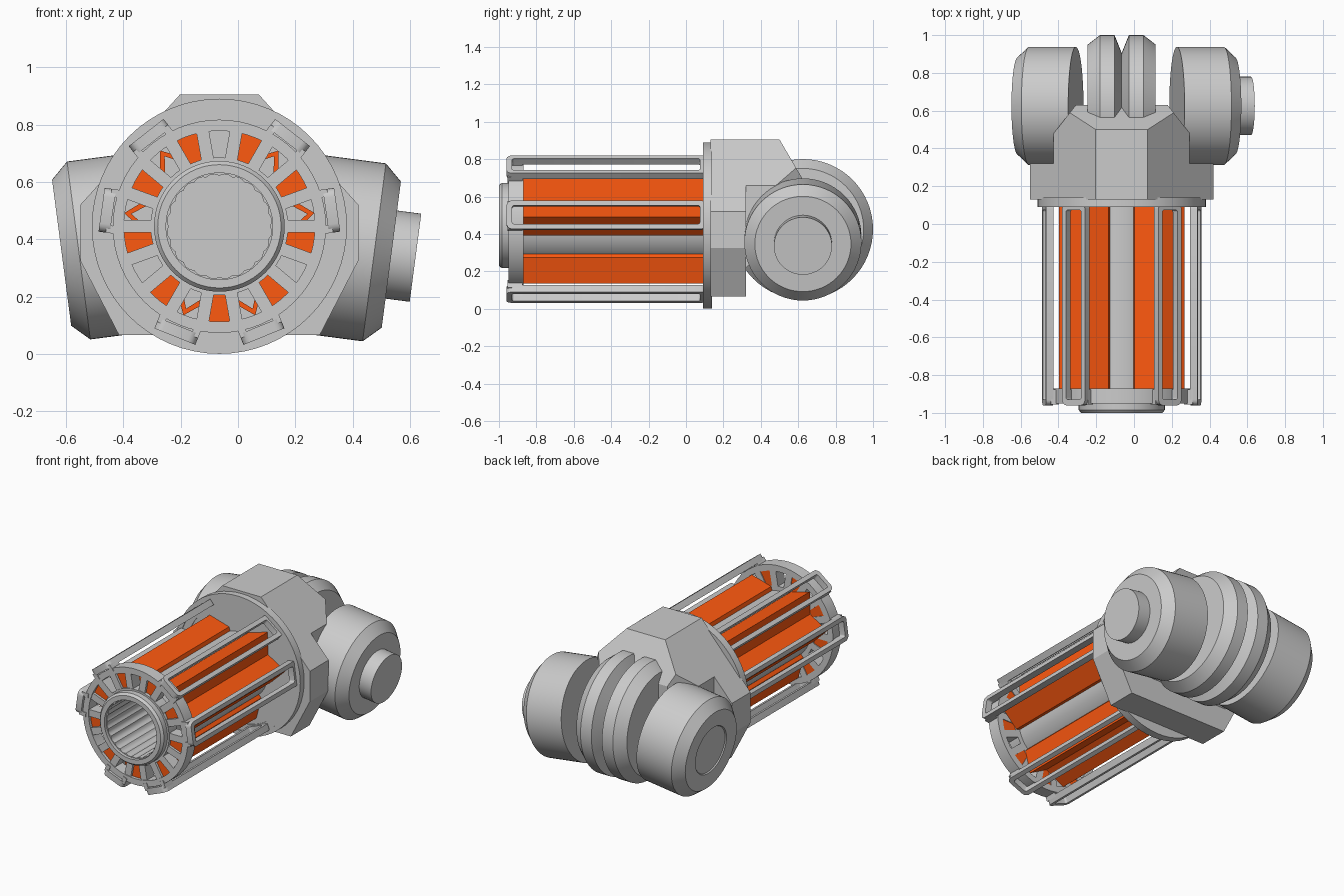
import bpy, bmesh
from math import cos, sin, radians, tau
from mathutils import Matrix, Vector

if "Cube" in bpy.data.objects:
    bpy.data.objects.remove(bpy.data.objects["Cube"])

CX, CZ = -0.065, 0.445            # barrel axis (runs along y)
AXIS = Matrix.Translation((CX, 0, CZ))

orange = bpy.data.materials.new("orange")
orange.diffuse_color = (1.0, 0.1, 0.005, 1)
orange.use_nodes = True
orange.node_tree.nodes["Principled BSDF"].inputs["Base Color"].default_value = orange.diffuse_color


def finish(name, bm, matrix=None, mat=None, smooth=True):
    bmesh.ops.remove_doubles(bm, verts=bm.verts, dist=1e-5)
    if matrix:
        bm.transform(matrix)
    bmesh.ops.recalc_face_normals(bm, faces=bm.faces)
    me = bpy.data.meshes.new(name)
    bm.to_mesh(me)
    bm.free()
    ob = bpy.data.objects.new(name, me)
    bpy.context.collection.objects.link(ob)
    if mat:
        me.materials.append(mat)
    if smooth:
        bpy.ops.object.select_all(action='DESELECT')
        ob.select_set(True)
        bpy.context.view_layer.objects.active = ob
        bpy.ops.object.shade_smooth_by_angle(angle=radians(25))
    return ob


def lathe(name, profile, origin, direction, closed=False, seg=64):
    """Revolve (distance along axis, radius) points around an axis."""
    bm = bmesh.new()
    rings = [[bm.verts.new((r * cos(tau * i / seg), r * sin(tau * i / seg), a))
              for i in range(seg)] for a, r in profile]
    pairs = list(zip(rings, rings[1:])) + ([(rings[-1], rings[0])] if closed else [])
    for p, q in pairs:
        for i in range(seg):
            j = (i + 1) % seg
            bm.faces.new((p[i], p[j], q[j], q[i]))
    bmesh.ops.dissolve_degenerate(bm, edges=bm.edges, dist=1e-6)
    rot = Vector((0, 0, 1)).rotation_difference(Vector(direction)).to_matrix().to_4x4()
    return finish(name, bm, Matrix.Translation(origin) @ rot)


def extrude(bm, points, vec):
    face = bm.faces.new([bm.verts.new(p) for p in points])
    out = bmesh.ops.extrude_face_region(bm, geom=[face])["geom"]
    bmesh.ops.translate(bm, vec=vec, verts=[v for v in out if isinstance(v, bmesh.types.BMVert)])


def hollow(name, outer, inner, vec, matrix):
    """Extrude the band between two 3D outlines of equal length."""
    bm = bmesh.new()
    v = Vector(vec)
    rows = [[bm.verts.new(Vector(p) + o) for p in line]
            for line, o in ((outer, v * 0), (outer, v), (inner, v), (inner, v * 0))]
    n = len(outer)
    for k in range(4):
        p, q = rows[k], rows[(k + 1) % 4]
        for i in range(n):
            j = (i + 1) % n
            bm.faces.new((p[i], p[j], q[j], q[i]))
    return finish(name, bm, matrix)


def radial(angle):
    """Local x = outward, y = along barrel, z = tangent."""
    return AXIS @ Matrix.Rotation(-radians(angle), 4, 'Y')


def box(name, lo, hi, matrix, mat=None):
    bm = bmesh.new()
    extrude(bm, [(lo[0], lo[1], lo[2]), (hi[0], lo[1], lo[2]),
                 (hi[0], hi[1], lo[2]), (lo[0], hi[1], lo[2])], (0, 0, hi[2] - lo[2]))
    return finish(name, bm, matrix, mat, False)


def round_rect(y0, y1, half, r, x):
    pts = []
    for cy, cz, a0 in ((y1 - r, half - r, 0), (y0 + r, half - r, 90),
                       (y0 + r, r - half, 180), (y1 - r, r - half, 270)):
        for k in range(5):
            a = radians(a0 + 22.5 * k)
            pts.append((x, cy + r * cos(a), cz + r * sin(a)))
    return pts


# Barrel tube with scalloped bore
n = 192
ang = [tau * i / n for i in range(n)]
hollow("barrel_tube", [(0.21 * cos(a), -0.98, 0.21 * sin(a)) for a in ang],
       [((0.176 + 0.007 * abs(sin(12 * a))) * cos(a), -0.98,
         (0.176 + 0.007 * abs(sin(12 * a))) * sin(a)) for a in ang], (0, 1.1, 0), AXIS)
BARREL, FWD = (CX, 0, CZ), (0, 1, 0)
lathe("muzzle_cap", [(-1, 0.186), (-1, 0.215), (-0.985, 0.228), (-0.95, 0.228), (-0.95, 0.186)],
      BARREL, FWD, True)

# Front ring: hub, rim, spokes and orange window inserts
lathe("ring_hub", [(-0.95, 0.2), (-0.95, 0.24), (-0.87, 0.24), (-0.87, 0.2)], BARREL, FWD, True)
lathe("ring_rim", [(-0.95, 0.333), (-0.95, 0.372), (-0.87, 0.372), (-0.87, 0.333)],
      BARREL, FWD, True)
for k in range(18):
    box("ring_spoke", (0.22, -0.945, -0.022), (0.345, -0.87, 0.022), radial(40 + 20 * k))
for k in range(9):
    box("window_insert", (0.22, -0.93, -0.042), (0.336, -0.875, 0.042),
        radial(30 + 40 * k), orange)

# Three ridged sheet panels along the barrel
RIDGE = [(0.235, -43), (0.335, -22), (0.24, 0), (0.335, 22), (0.235, 43)]
SECTION = RIDGE + [(r - 0.025, t) for r, t in reversed(RIDGE)]
for a in (30, 150, 270):
    bm = bmesh.new()
    extrude(bm, [(r * cos(radians(t)), -0.87, r * sin(radians(t))) for r, t in SECTION],
            (0, 0.98, 0))
    finish("orange_panel", bm, radial(a), orange, False)
    # Pair of long rounded frames with mounts on the ring
    for s in (-22, 22):
        m = radial(a + s)
        hollow("long_frame", round_rect(-0.96, 0.11, 0.077, 0.03, 0.375),
               round_rect(-0.93, 0.075, 0.05, 0.012, 0.375), (0.04, 0, 0), m)
        for z in (-0.077, 0.05):
            box("frame_mount", (0.345, -0.955, z), (0.39, -0.875, z + 0.027), m)

# Round back plate
lathe("back_plate", [(0.1, 0), (0.1, 0.37), (0.095, 0.37), (0.095, 0.415), (0.09, 0.415),
                     (0.09, 0.445), (0.14, 0.445), (0.14, 0)], BARREL, FWD)

# Housing: faceted front slab and tapered rear
HALF = [(0.1375, 0.905), (0.485, 0.52), (0.485, 0.325), (0.35, 0.065)]
OUTLINE = [(CX + x, z) for x, z in HALF] + [(CX - x, z) for x, z in reversed(HALF)]


def housing(name, y0, y1, cuts):
    bm = bmesh.new()
    extrude(bm, [(x, y0, z) for x, z in OUTLINE], (0, y1 - y0, 0))
    for co, no in cuts:               # trim, then close the convex solid again
        bmesh.ops.bisect_plane(bm, geom=bm.verts[:] + bm.edges[:] + bm.faces[:], dist=1e-5,
                               plane_co=co, plane_no=no, clear_outer=True)
        points = [v.co.copy() for v in bm.verts]
        bm.clear()
        bmesh.ops.convex_hull(bm, input=[bm.verts.new(p) for p in points])
        bmesh.ops.dissolve_limit(bm, angle_limit=radians(1), verts=bm.verts, edges=bm.edges)
    finish(name, bm, smooth=False)


housing("housing_front", 0.13, 0.32, [])
housing("housing_rear", 0.32, 0.63, [
    ((0, 0.5, 0.905), (0, 0.205, 0.12)),            # sloped top
    ((0, 0.32, 0.22), (0, 0.2, -0.28)),             # underside
    ((CX + 0.485, 0.32, 0), (0.16, 0.125, 0)), ((CX - 0.485, 0.32, 0), (-0.16, 0.125, 0)),
    ((CX + 0.36, 0, 0), (1, 0, 0)), ((CX - 0.36, 0, 0), (-1, 0, 0))])

# Grooved centre drum
HUB = (CX, 0.625, 0.425)
lathe("centre_drum", [(-0.18, 0), (-0.18, 0.325), (-0.115, 0.375), (-0.038, 0.375), (0, 0.28),
                      (0.038, 0.375), (0.115, 0.375), (0.18, 0.325), (0.18, 0)], HUB, (1, 0, 0))

# Outer drums, drooping to each side
lathe("right_drum", [(0.295, 0), (0.295, 0.313), (0.545, 0.313), (0.605, 0.257),
                     (0.605, 0.155), (0.69, 0.155), (0.69, 0)], HUB, (0.9915, 0, -0.13))
lathe("left_drum", [(0.245, 0), (0.245, 0.313), (0.495, 0.313), (0.555, 0.257),
                    (0.555, 0.155), (0.548, 0.15), (0.548, 0)], HUB, (-0.9915, 0, -0.13))
